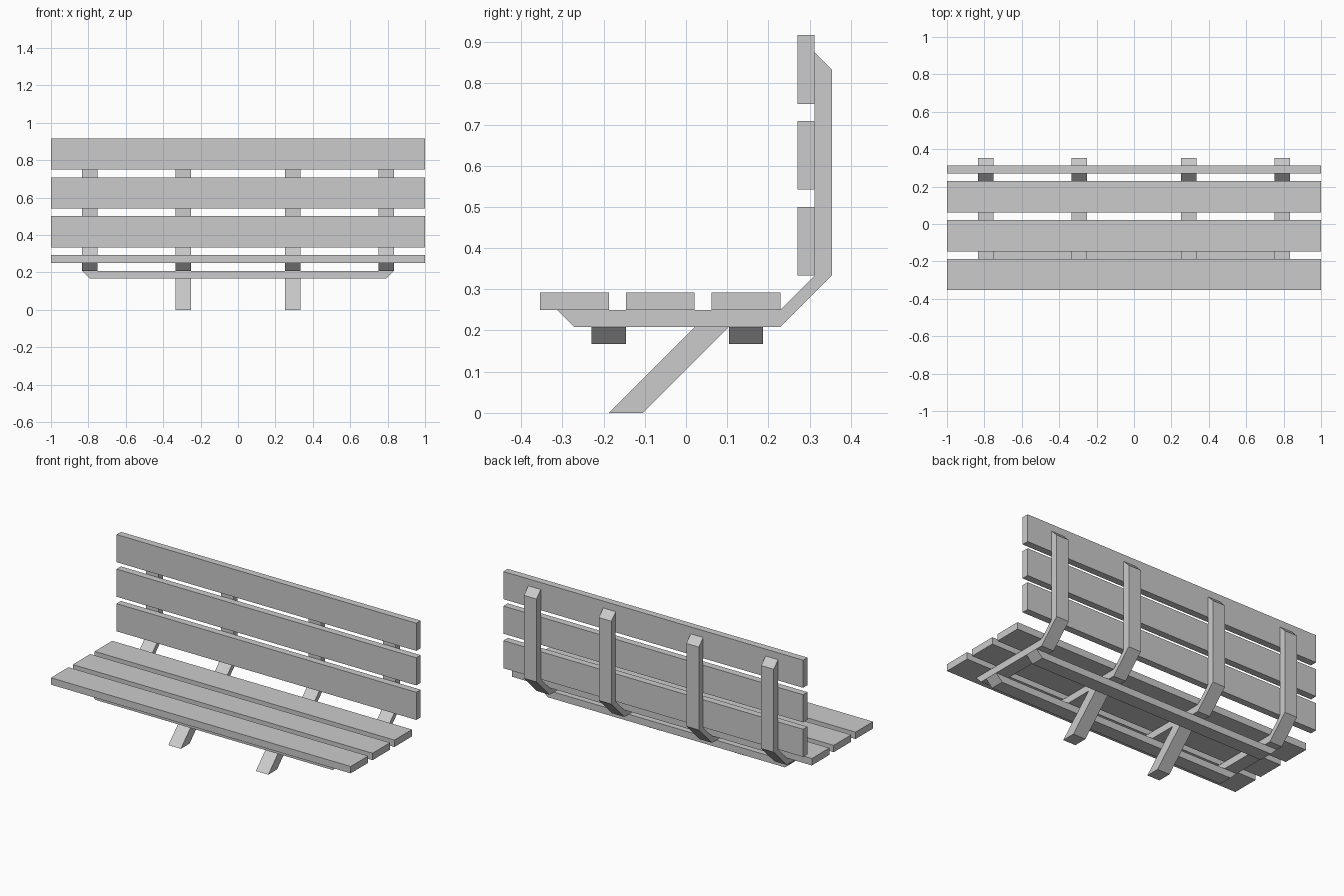
import bpy, bmesh
from mathutils import Vector

if "Cube" in bpy.data.objects:
    bpy.data.objects.remove(bpy.data.objects["Cube"])

U = 1 / 24  # plank thickness; every size is a multiple of it


def prism(name, profile, axis, start, end):
    """Extrude a 2D profile along x (points are y,z) or y (points are x,z)."""
    bm = bmesh.new()
    if axis == 'X':
        pts = [Vector((start, a, b)) for a, b in profile]
        step = Vector((end - start, 0, 0))
    else:
        pts = [Vector((a, start, b)) for a, b in profile]
        step = Vector((0, end - start, 0))
    face = bm.faces.new([bm.verts.new(p * U) for p in pts])
    ext = bmesh.ops.extrude_face_region(bm, geom=[face], use_keep_orig=True)
    verts = [g for g in ext['geom'] if isinstance(g, bmesh.types.BMVert)]
    bmesh.ops.translate(bm, verts=verts, vec=step * U)
    bmesh.ops.recalc_face_normals(bm, faces=bm.faces)
    mesh = bpy.data.meshes.new(name)
    bm.to_mesh(mesh)
    bm.free()
    obj = bpy.data.objects.new(name, mesh)
    bpy.context.collection.objects.link(obj)
    return obj


def rect(a0, b0, a1, b1):
    return [(a0, b0), (a1, b0), (a1, b1), (a0, b1)]


# Seat and backrest planks
for i in range(3):
    y, z = -8.5 + 5 * i, 8 + 5 * i
    prism(f"seat_plank_{i + 1}", rect(y, 6, y + 4, 7), 'X', -24, 24)
    prism(f"back_plank_{i + 1}", rect(6.5, z, 7.5, z + 4), 'X', -24, 24)

# Bent supports running under the seat and up behind the backrest
support = [(-7.5, 6), (-6.5, 5), (5.5, 5), (8.5, 8),
           (8.5, 20), (7.5, 21), (7.5, 8), (5.5, 6)]
for i, x in enumerate((-19, -7, 7, 19)):
    prism(f"bent_support_{i + 1}", support, 'X', x - 1, x + 1)

# Long rails under the supports, with chamfered ends
rail = [(-20, 5), (-19, 4), (19, 4), (20, 5)]
prism("front_rail", rail, 'Y', -5.5, -3.5)
prism("rear_rail", rail, 'Y', 2.5, 4.5)

# Slanted legs
leg = [(-4.5, 0), (-2.5, 0), (2.5, 5), (0.5, 5)]
for side, x in (("left", -7), ("right", 7)):
    prism(f"{side}_leg", leg, 'X', x - 1, x + 1)
